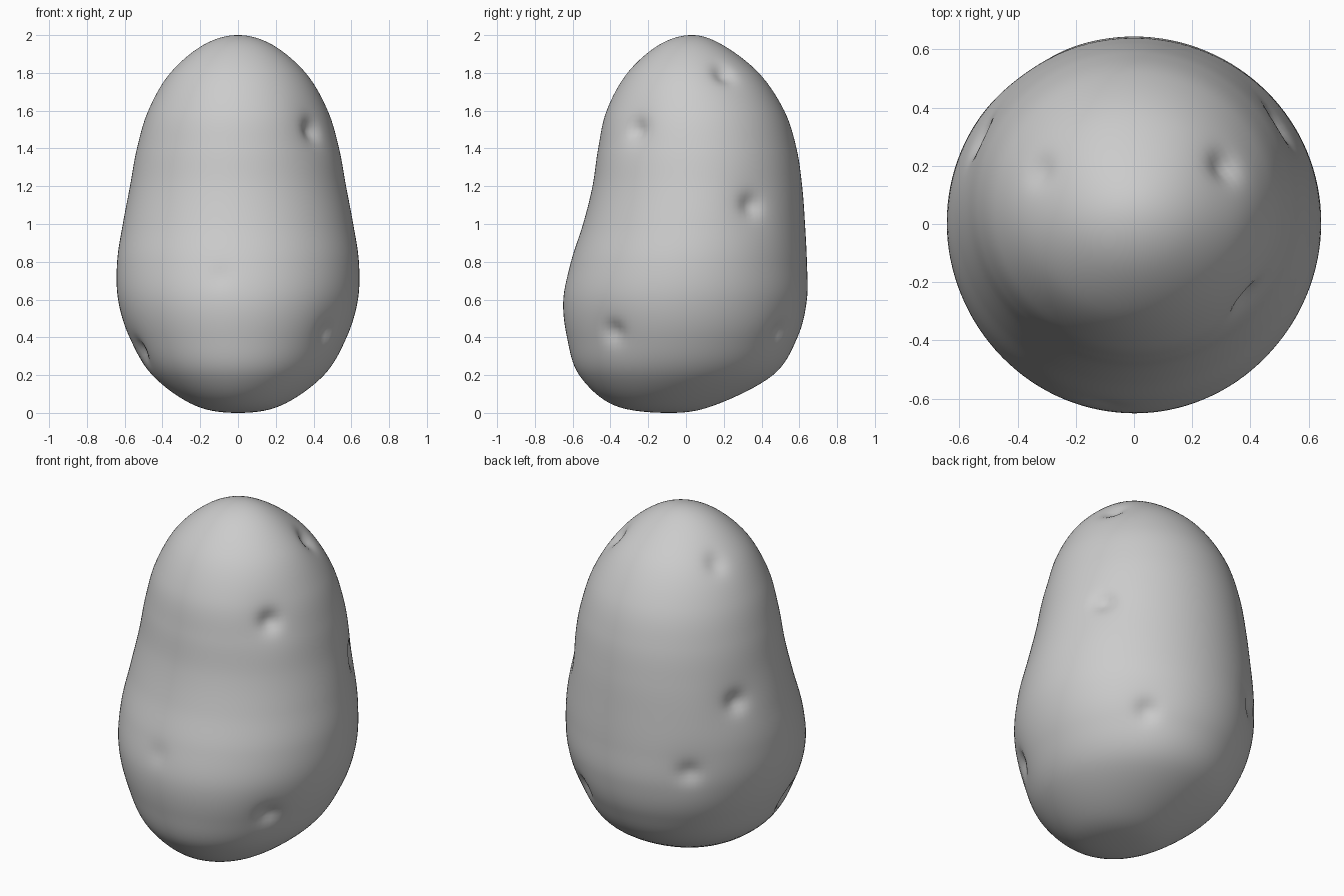
import bpy
import bmesh
from math import cos, sin, pi, exp
from mathutils import Vector

cube = bpy.data.objects.get("Cube")
if cube:
    bpy.data.objects.remove(cube, do_unlink=True)

SEGMENTS, STEPS = 128, 8

# Body sections: height, half width, front edge, back edge
SECTIONS = [
    (0, 0, -.09, -.09), (.04, .23, -.38, .15), (.2, .455, -.565, .46),
    (.4, .575, -.63, .59), (.6, .635, -.65, .64), (.8, .64, -.61, .64),
    (1, .61, -.545, .63), (1.2, .572, -.495, .615), (1.4, .535, -.465, .585),
    (1.6, .475, -.42, .52), (1.8, .36, -.31, .385), (1.95, .18, -.14, .19),
    (2, 0, .03, .03)]

# Eye dents: centre and depth
DENTS = [
    ((.40, -.26, 1.51), .045), ((.50, .34, 1.10), .04),
    ((.45, -.38, .44), .035), ((-.10, -.62, .72), .01),
    ((.31, .20, 1.80), .04), ((-.31, .18, 1.80), .025),
    ((.32, .49, .42), .035), ((-.50, -.20, .33), .035),
    ((-.52, .29, 1.07), .04), ((-.37, .50, .70), .03)]


def spline(a, b, c, d, t):
    return (b * 2 + (c - a) * t + (a * 2 - b * 5 + c * 4 - d) * t * t
            + (b * 3 - a - c * 3 + d) * t ** 3) / 2


def section(row):
    z, width, front, back = row
    return Vector((z, width, (back - front) / 2, (front + back) / 2))


def across_pole(s):
    return Vector((s[0], -s[1], -s[2], s[3]))


# Smooth skin lofted through the sections
rows = [section(r) for r in SECTIONS]
rows = [across_pole(rows[1])] + rows + [across_pole(rows[-2])]
bm = bmesh.new()
bottom = bm.verts.new((0, rows[1][3], 0))
rings = []
for i in range(1, len(rows) - 2):
    for k in range(STEPS):
        if i == 1 and k == 0:
            continue
        z, rx, ry, cy = [spline(*v, k / STEPS) for v in zip(*rows[i - 1:i + 3])]
        rings.append([bm.verts.new((rx * cos(a), cy + ry * sin(a), z))
                      for a in (2 * pi * j / SEGMENTS for j in range(SEGMENTS))])
top = bm.verts.new((0, rows[-2][3], 2))
for j in range(SEGMENTS):
    n = (j + 1) % SEGMENTS
    bm.faces.new((bottom, rings[0][n], rings[0][j]))
    bm.faces.new((top, rings[-1][j], rings[-1][n]))
    for low, high in zip(rings, rings[1:]):
        bm.faces.new((low[j], low[n], high[n], high[j]))
bm.normal_update()

# Press each dent into the skin along the local normal
for centre, depth in DENTS:
    spot = min(bm.verts, key=lambda v: (v.co - Vector(centre)).length)
    middle, inward = spot.co.copy(), -spot.normal
    for v in bm.verts:
        d = (v.co - middle).length
        v.co += inward * depth * (.75 * exp(-(d / .055) ** 2) + .25 * exp(-(d / .13) ** 2))

mesh = bpy.data.meshes.new("potato_body")
bm.to_mesh(mesh)
bm.free()
body = bpy.data.objects.new("potato_body", mesh)
bpy.context.collection.objects.link(body)
mesh.shade_smooth()

# Plain grey skin
skin = bpy.data.materials.new("grey_skin")
skin.use_nodes = True
colour = (.6, .6, .6, 1)
skin.diffuse_color = colour
skin.node_tree.nodes["Principled BSDF"].inputs["Base Color"].default_value = colour
mesh.materials.append(skin)
